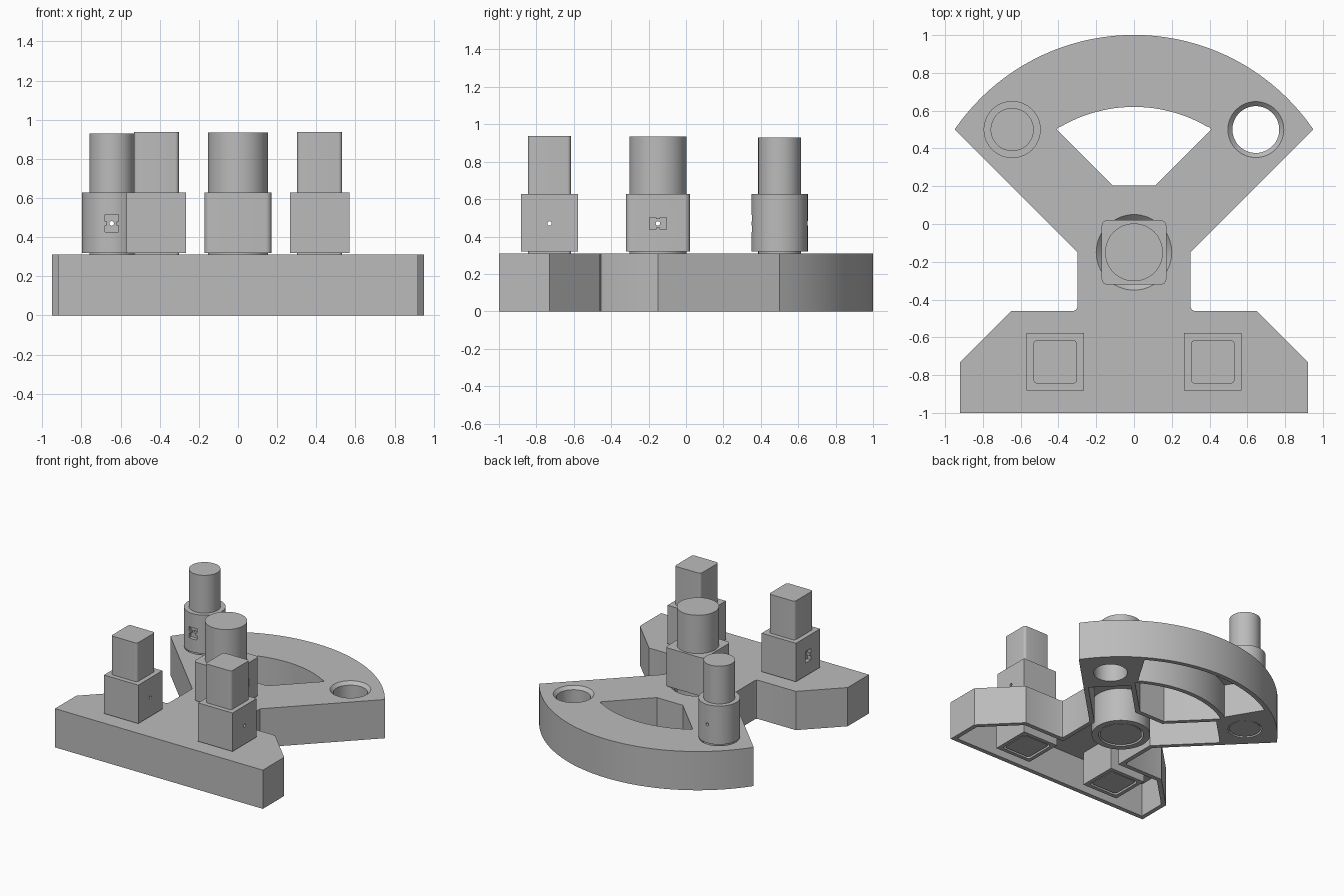
import bpy, bmesh, math
from mathutils import Matrix, Vector

cube = bpy.data.objects.get("Cube")
if cube:
    bpy.data.objects.remove(cube, do_unlink=True)

grey = bpy.data.materials.new("plain grey")
grey.use_nodes = True
colour = (0.5, 0.5, 0.5, 1)
grey.diffuse_color = colour
grey.node_tree.nodes["Principled BSDF"].inputs["Base Color"].default_value = colour

TOP, WALL, CEILING = 0.31, 0.035, 0.27
HUB = (0, -0.15)


# Helpers: outlines
def arc(radius, start, end, steps, centre=HUB):
    angles = [math.radians(start + (end - start) * i / steps) for i in range(steps + 1)]
    return [(centre[0] + radius * math.cos(a), centre[1] + radius * math.sin(a)) for a in angles]


def circle(centre, radius):
    return arc(radius, 0, 360, 64, centre)[:-1]


def square(centre, half, radius=0.0):
    if radius == 0:
        return [(centre[0] + half * sx, centre[1] + half * sy)
                for sx, sy in ((-1, -1), (1, -1), (1, 1), (-1, 1))]
    pts, inner = [], half - radius
    for turn, (sx, sy) in enumerate(((1, 1), (-1, 1), (-1, -1), (1, -1))):
        corner = (centre[0] + inner * sx, centre[1] + inner * sy)
        pts += arc(radius, turn * 90, turn * 90 + 90, 5, corner)
    return pts


def mirrored(half):
    return half + [(-x, y) for x, y in reversed(half)]


def inset(points, width):
    result, n = [], len(points)
    for i in range(n):
        a, b, c = (Vector(points[(i + k) % n]) for k in (-1, 0, 1))
        d1, d2 = (b - a).normalized(), (c - b).normalized()
        n1, n2 = Vector((-d1.y, d1.x)), Vector((-d2.y, d2.x))
        p = b + (n1 + n2) * width / (1 + n1.dot(n2))
        result.append((p.x, p.y))
    return result


# Helpers: solids and booleans
def finish(name, bm):
    bmesh.ops.recalc_face_normals(bm, faces=bm.faces[:])
    mesh = bpy.data.meshes.new(name)
    bm.to_mesh(mesh)
    bm.free()
    mesh.materials.append(grey)
    ob = bpy.data.objects.new(name, mesh)
    bpy.context.collection.objects.link(ob)
    return ob


def prism(name, points, z0, z1):
    bm = bmesh.new()
    face = bm.faces.new([bm.verts.new((x, y, z0)) for x, y in points])
    top = bmesh.ops.extrude_face_region(bm, geom=[face])["geom"]
    moved = [v for v in top if isinstance(v, bmesh.types.BMVert)]
    bmesh.ops.translate(bm, verts=moved, vec=(0, 0, z1 - z0))
    return finish(name, bm)


def block(centre, size):
    bm = bmesh.new()
    bmesh.ops.create_cube(bm, size=1, matrix=Matrix.Translation(centre) @ Matrix.Diagonal((*size, 1)))
    return finish("cutter", bm)


def cone(centre, r1, r2, depth, axis=(0, 0, 1)):
    turn = Vector(axis).to_track_quat("Z", "Y").to_matrix().to_4x4()
    bm = bmesh.new()
    bmesh.ops.create_cone(bm, cap_ends=True, segments=64 if r1 > 0.05 else 16, radius1=r1,
                          radius2=r2, depth=depth, matrix=Matrix.Translation(centre) @ turn)
    return finish("cutter", bm)


def combine(ob, other, operation):
    mod = ob.modifiers.new("join", "BOOLEAN")
    mod.operation, mod.solver, mod.object = operation, "EXACT", other
    bpy.context.view_layer.objects.active = ob
    bpy.ops.object.modifier_apply(modifier=mod.name)
    bpy.data.objects.remove(other, do_unlink=True)


def cut(ob, other):
    combine(ob, other, "DIFFERENCE")


def smooth(ob):
    bpy.ops.object.select_all(action="DESELECT")
    ob.select_set(True)
    bpy.context.view_layer.objects.active = ob
    bpy.ops.object.shade_smooth_by_angle(angle=math.radians(30))


# Base plate: foot, waist and fan-shaped back
foot = [(0.92, -1), (0.92, -0.73), (0.65, -0.46)]
waist = [(0.32, -0.46), (0.306, -0.454), (0.3, -0.44), (0.3, -0.15)]
right_side = foot + waist
rim = arc(1.151, 34.4, 145.6, 40)
base = prism("base_plate", right_side + rim + [(-x, y) for x, y in reversed(right_side)], 0, TOP)

# Window through the fan
tip = [(0.115, 0.205), (0.395, 0.485), (0.408, 0.5), (0.402, 0.511)]
window = tip + arc(0.77, 59.5, 120.5, 24) + [(-x, y) for x, y in reversed(tip)]
cut(base, prism("cutter", window, -0.1, 0.5))

# Hollow underside: arms with foot, and channel under the rim
arms = foot + [(0.3, -0.46), (0.3, -0.15), (0.68, 0.23), (0.41, 0.5), (0.115, 0.205)]
cut(base, prism("cutter", inset(mirrored(arms), WALL), -0.1, CEILING))
channel = arc(1.151 - WALL, 59, 121, 30) + arc(0.77 + WALL, 121, 59, 30)
cut(base, prism("cutter", channel, -0.1, CEILING))

# Sockets below the plate and their bores
FEET = {"left": (0.417, -0.73), "right": (-0.417, -0.73)}
BACK = {"left": (0.645, 0.5), "right": (-0.645, 0.5)}
combine(base, prism("socket", circle(HUB, 0.215), 0, 0.29), "UNION")
cut(base, prism("cutter", circle(HUB, 0.165), -0.1, 0.5))
cut(base, cone((*HUB, TOP), 0.16, 0.24, 0.08))
for spot in FEET.values():
    combine(base, prism("socket", square(spot, 0.158), 0, 0.29), "UNION")
    cut(base, prism("cutter", square(spot, 0.127, 0.025), -0.1, 0.5))
for spot in BACK.values():
    cut(base, prism("cutter", circle(spot, 0.124), -0.1, 0.5))
    cut(base, cone((*spot, TOP), 0.118, 0.178, 0.06))
smooth(base)


# Pins: shank, wider collar, cross-shaped keyhole and a thin cross bore
def pin(name, spot, shank, collar, reach, direction, key, top):
    ob = prism(name, shank, 0.005, top)
    combine(ob, prism("collar", collar, 0.32, 0.628), "UNION")
    dx, dy = direction
    z, depth = 0.47, 0.06
    centre = (spot[0] + dx * reach, spot[1] + dy * reach, z)
    wide, tall = key

    def slot(offset_side, offset_up, w, h):
        place = (centre[0] + abs(dy) * offset_side, centre[1] + abs(dx) * offset_side, z + offset_up)
        cut(ob, block(place, (depth, w, h) if dx else (w, depth, h)))

    if tall > wide:
        for s in (-1, 1):
            slot(0, s * tall * 0.31, wide, tall * 0.38)
        slot(0, 0, wide * 0.7, tall * 0.6)
    else:
        for s in (-1, 1):
            slot(s * wide * 0.31, 0, wide * 0.38, tall)
        slot(0, 0, wide * 0.6, tall * 0.7)
    cut(ob, cone((*spot, z), 0.012, 0.012, 0.6, (dx, dy, 0)))
    smooth(ob)


for side, spot in FEET.items():
    pin(side + "_square_pin", spot, square(spot, 0.115, 0.02), square(spot, 0.152),
        0.152, (-1, 0), (0.07, 0.09), 0.938)
pin("centre_pin", HUB, circle(HUB, 0.153), square(HUB, 0.171, 0.03),
    0.171, (1, 0), (0.09, 0.065), 0.935)
pin("right_round_pin", BACK["right"], circle(BACK["right"], 0.114), circle(BACK["right"], 0.151),
    0.151, (0, -1), (0.07, 0.09), 0.93)
